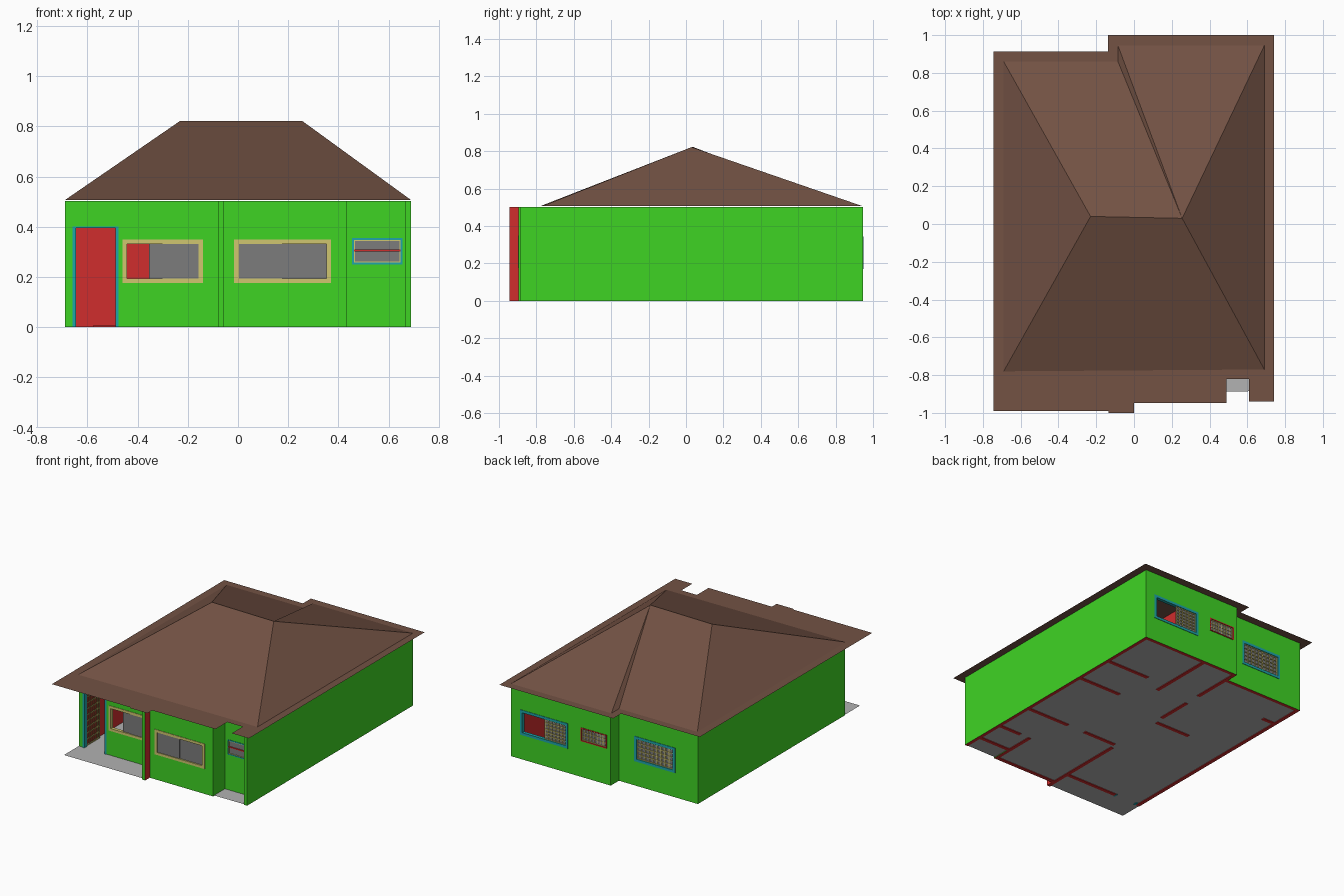
import bpy, bmesh
from mathutils import Vector

if "Cube" in bpy.data.objects:
    bpy.data.objects.remove(bpy.data.objects["Cube"])


def mat(name, r, g, b):
    m = bpy.data.materials.new(name)
    lin = [((c / 255 + 0.055) / 1.055) ** 2.4 for c in (r, g, b)]
    m.diffuse_color = (*lin, 1)
    m.use_nodes = True
    m.node_tree.nodes["Principled BSDF"].inputs["Base Color"].default_value = m.diffuse_color
    return m


GREEN = mat("green_wall", 63, 212, 36)
RED = mat("red_interior", 208, 45, 45)
BROWN = mat("brown_roof", 115, 82, 68)
FLOOR = mat("light_grey_floor", 178, 178, 178)
GLASS = mat("grey_glass", 124, 124, 124)
TAN = mat("tan_trim", 208, 198, 112)
TEAL = mat("teal_trim", 30, 165, 170)

T = 0.025      # wall thickness
H = 0.503      # wall height
EAVE = 0.505


def finish(bm, name, *mats):
    me = bpy.data.meshes.new(name)
    bm.to_mesh(me)
    bm.free()
    ob = bpy.data.objects.new(name, me)
    for m in mats:
        me.materials.append(m)
    bpy.context.collection.objects.link(ob)
    return ob


def add_box(bm, x0, x1, y0, y1, z0, z1):
    vs = bmesh.ops.create_cube(bm, size=1)["verts"]
    for v in vs:
        v.co = ((x0 + x1) / 2 + v.co.x * (x1 - x0),
                (y0 + y1) / 2 + v.co.y * (y1 - y0),
                (z0 + z1) / 2 + v.co.z * (z1 - z0))


def boxes(name, m, *dims):
    bm = bmesh.new()
    for d in dims:
        add_box(bm, *d)
    return finish(bm, name, m)


def polygon(name, m, pts, z):
    bm = bmesh.new()
    bm.faces.new([bm.verts.new((x, y, z)) for x, y in pts])
    bmesh.ops.recalc_face_normals(bm, faces=bm.faces)
    for f in bm.faces:
        if f.normal.z < 0:
            f.normal_flip()
    return finish(bm, name, m)


def wall(name, p0, p1, out, holes=(), inner=RED):
    """Outer face from p0 to p1 (out = outward direction); holes = (u0, u1, z0, z1)."""
    out = Vector((*out, 0))
    ax = 1 if out.x else 0
    lo, hi = sorted((p0[ax], p1[ax]))
    us = sorted({lo, hi, *[h[0] for h in holes], *[h[1] for h in holes]})
    zs = sorted({0, H, *[h[2] for h in holes], *[h[3] for h in holes]})
    bm = bmesh.new()
    for u0, u1 in zip(us, us[1:]):
        for z0, z1 in zip(zs, zs[1:]):
            cu, cz = (u0 + u1) / 2, (z0 + z1) / 2
            if any(h[0] < cu < h[1] and h[2] < cz < h[3] for h in holes):
                continue
            cs = [(u0, z0), (u1, z0), (u1, z1), (u0, z1)]
            bm.faces.new([bm.verts.new((p0[0], u, z) if ax else (u, p0[1], z)) for u, z in cs])
    bmesh.ops.remove_doubles(bm, verts=bm.verts, dist=1e-5)
    ex = bmesh.ops.extrude_face_region(bm, geom=bm.faces[:])["geom"]
    bmesh.ops.translate(bm, vec=-out * T, verts=[e for e in ex if isinstance(e, bmesh.types.BMVert)])
    bmesh.ops.recalc_face_normals(bm, faces=bm.faces)
    # inside faces and undersides are red, everything else green
    for f in bm.faces:
        inside = f.normal.dot(out) < -0.5 and inner is RED
        f.material_index = 1 if inside or (f.normal.z < -0.5 and f.calc_center_median().z < 0.01) else 0
    return finish(bm, name, GREEN, RED)


# Window openings: x0, x1, z0, z1
W1, W2 = (-0.46, -0.14, 0.175, 0.35), (-0.015, 0.37, 0.175, 0.35)
W3 = (0.455, 0.655, 0.25, 0.355)
B1, B2, B3 = (0.25, 0.62, 0.17, 0.345), (-0.05, 0.15, 0.25, 0.345), (-0.516, -0.2, 0.17, 0.345)
DOOR = (-0.66, -0.475, 0, 0.402)

# Outer walls
wall("porch_wall", (-0.665, -0.77), (-0.08, -0.77), (0, -1), [W1, DOOR])
wall("left_wall", (-0.69, -0.77), (-0.69, 0.855), (-1, 0))
wall("back_left_wall", (-0.665, 0.855), (-0.08, 0.855), (0, 1), [B3])
wall("back_step_wall", (-0.08, 0.83), (-0.08, 0.945), (-1, 0))
wall("back_right_wall", (-0.055, 0.945), (0.665, 0.945), (0, 1), [B1, B2])
wall("right_wall", (0.69, -0.765), (0.69, 0.945), (1, 0))
wall("right_fin", (0.69, -0.885), (0.69, -0.765), (1, 0), inner=GREEN)
wall("recess_wall", (0.41, -0.765), (0.665, -0.765), (0, -1), [W3])
wall("recess_side_wall", (0.435, -0.895), (0.435, -0.765), (1, 0))
wall("front_room_wall", (-0.055, -0.895), (0.41, -0.895), (0, -1), [W2])
wall("porch_fin", (-0.08, -0.945), (-0.08, -0.77), (-1, 0))

# Inner partitions, with gaps for the doorways
boxes("inner_partitions", RED,
      (-0.08, -0.055, -0.77, -0.3, 0, H), (-0.08, -0.055, 0.2, 0.45, 0, H),
      (-0.08, -0.055, 0.57, 0.83, 0, H), (0.41, 0.435, -0.765, -0.55, 0, H),
      (0.5, 0.665, -0.565, -0.54, 0, H), (0.34, 0.665, -0.275, -0.25, 0, H),
      (0.34, 0.665, 0.245, 0.27, 0, H), (0.34, 0.665, 0.53, 0.555, 0, H),
      (0.175, 0.2, 0.46, 0.92, 0, H), (-0.35, -0.08, 0.12, 0.145, 0, H),
      (-0.055, 0.2, -0.275, -0.25, 0, H), (-0.665, -0.575, 0.6, 0.625, 0, H))
boxes("inner_door_panel", RED, (-0.575, -0.08, 0.6, 0.625, 0.006, H))

# Floor slab with porch
polygon("floor_slab", FLOOR, [
    (-0.69, -0.935), (-0.08, -0.935), (-0.08, -0.89), (0.67, -0.885), (0.685, -0.76),
    (0.685, 0.94), (-0.075, 0.94), (-0.075, 0.85), (-0.685, 0.85), (-0.69, -0.77)], 0.004)

# Flat eave sheet following the wall outline
polygon("eave", BROWN, [
    (-0.745, -0.99), (-0.135, -0.99), (-0.135, -1), (0, -1), (0, -0.948), (0.49, -0.948),
    (0.49, -0.82), (0.61, -0.82), (0.61, -0.94), (0.742, -0.94), (0.742, 1), (-0.137, 1),
    (-0.137, 0.912), (-0.745, 0.912)], EAVE)

# Hip roof
bm = bmesh.new()
Z0, Z1 = EAVE + 0.001, 0.822
A, B, C, D, E, F, R1, R2 = [bm.verts.new(p) for p in (
    (-0.69, -0.78, Z0), (0.69, -0.77, Z0), (0.69, 0.945, Z0), (-0.085, 0.945, Z0),
    (-0.085, 0.86, Z0), (-0.69, 0.86, Z0), (-0.23, 0.04, Z1), (0.255, 0.03, Z1))]
for f in ((A, B, R2, R1), (B, C, R2), (C, D, R2), (D, E, R2), (E, F, R1, R2), (F, A, R1)):
    bm.faces.new(f)
finish(bm, "hip_roof", BROWN)


def ring(name, m, w, y, out, width, proud=0.003, depth=0.02):
    """Rectangular frame lining an opening."""
    x0, x1, z0, z1 = w
    ya, yb = sorted((y + out * proud, y - out * depth))
    return boxes(name, m, (x0, x1, ya, yb, z0, z0 + width), (x0, x1, ya, yb, z1 - width, z1),
                 (x0, x0 + width, ya, yb, z0 + width, z1 - width),
                 (x1 - width, x1, ya, yb, z0 + width, z1 - width))


def grid_bars(name, m, w, y, nx, nz, t=0.005):
    x0, x1, z0, z1 = w
    bars = [(x0 + (x1 - x0) * i / nx - t / 2, x0 + (x1 - x0) * i / nx + t / 2,
             y - t / 2, y + t / 2, z0, z1) for i in range(nx + 1)]
    bars += [(x0, x1, y - t / 2, y + t / 2, z0 + (z1 - z0) * k / nz - t / 2,
              z0 + (z1 - z0) * k / nz + t / 2) for k in range(nz + 1)]
    return boxes(name, m, *bars)


def pane(name, x0, x1, z0, z1, y):
    return boxes(name, GLASS, (x0, x1, y - 0.002, y + 0.002, z0, z1))


# Front windows: tan frames, sliding grey panes
ring("porch_window_frame", TAN, W1, -0.77, -1, 0.018)
pane("porch_window_pane_a", -0.355, -0.30, 0.193, 0.332, -0.762)
pane("porch_window_pane_b", -0.30, -0.158, 0.193, 0.332, -0.766)
ring("front_window_frame", TAN, W2, -0.895, -1, 0.018)
pane("front_window_pane_a", 0.003, 0.175, 0.193, 0.332, -0.891)
pane("front_window_pane_b", 0.175, 0.352, 0.193, 0.332, -0.887)

# Recess window: teal outline, tan liner, two panes and a red rail
ring("recess_window_frame", TEAL, W3, -0.765, -1, 0.007)
ring("recess_window_liner", TAN, (0.462, 0.648, 0.257, 0.348), -0.765, -1, 0.004, 0)
pane("recess_window_pane", 0.466, 0.644, 0.261, 0.344, -0.76)
boxes("recess_window_rail", RED, (0.462, 0.648, -0.769, -0.762, 0.302, 0.309))

# Back windows: frames with tan grilles
ring("back_window_frame", TEAL, B1, 0.945, 1, 0.018)
pane("back_window_pane", 0.268, 0.43, 0.188, 0.327, 0.934)
grid_bars("back_window_grille", TAN, (0.27, 0.43, 0.19, 0.325), 0.94, 6, 6)
ring("small_back_window_frame", RED, B2, 0.945, 1, 0.007)
pane("small_back_window_pane", -0.043, 0.143, 0.257, 0.338, 0.934)
grid_bars("small_back_window_grille", TAN, (-0.041, 0.141, 0.259, 0.336), 0.94, 8, 3, 0.004)
ring("left_back_window_frame", TEAL, B3, 0.855, 1, 0.018)
pane("left_back_window_pane", -0.498, -0.218, 0.188, 0.327, 0.844)
grid_bars("left_back_window_grille", TAN, (-0.496, -0.22, 0.19, 0.325), 0.85, 9, 5)

# Front door: teal jambs and an open tan lattice leaf swung inside
boxes("door_frame", TEAL, (-0.66, -0.645, -0.775, -0.745, 0, 0.402),
      (-0.487, -0.475, -0.775, -0.745, 0, 0.402), (-0.645, -0.487, -0.775, -0.745, 0.396, 0.402))
leaf = [(-0.65, -0.645, -0.745 + 0.0225 * i, -0.739 + 0.0225 * i, 0.008, 0.39) for i in range(7)]
leaf += [(-0.65, -0.645, -0.745, -0.604, 0.008 + 0.042 * k, 0.014 + 0.042 * k) for k in range(10)]
boxes("door_lattice", TAN, *leaf)
